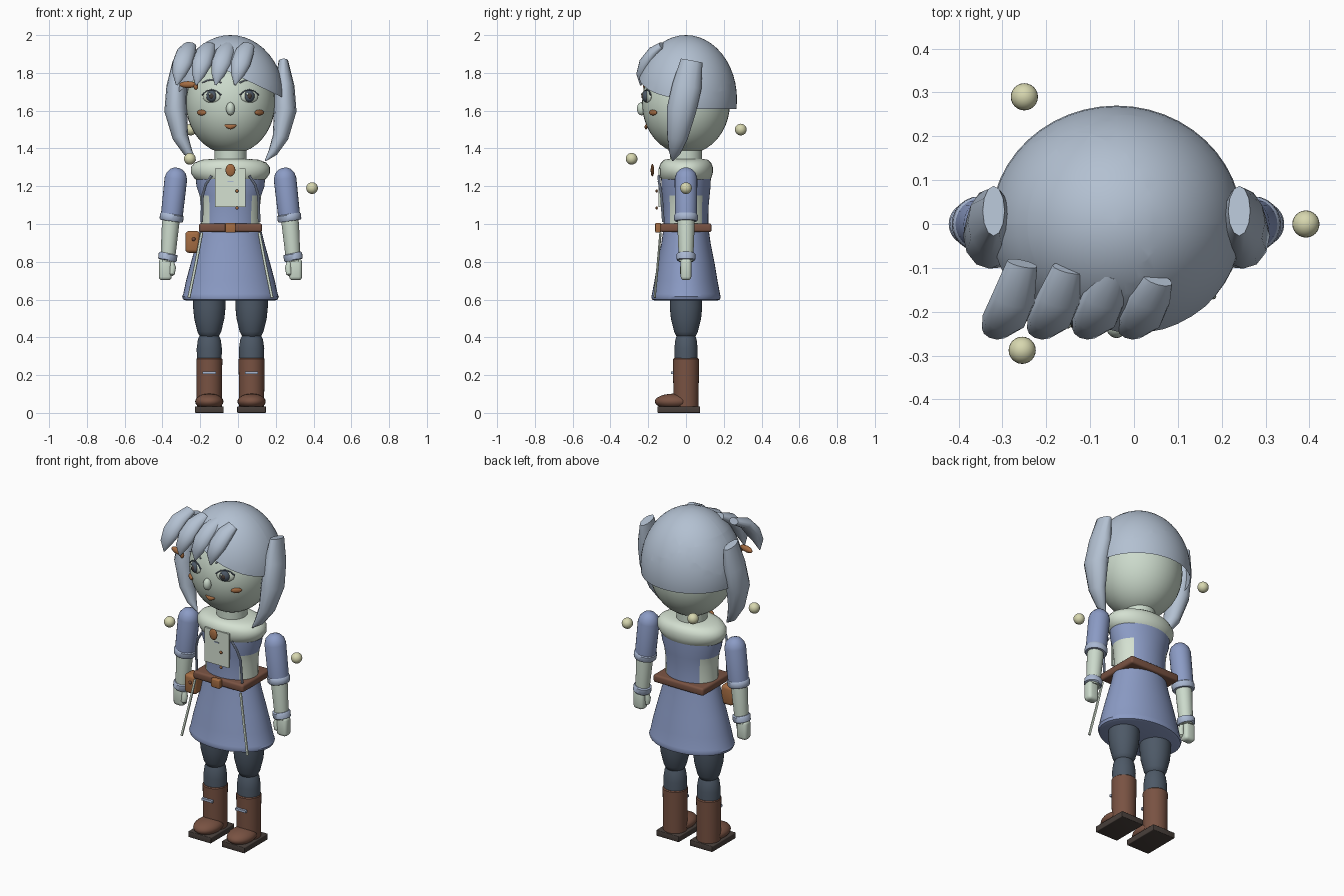
import bpy, bmesh, math
from mathutils import Matrix, Vector

if "Cube" in bpy.data.objects:
    bpy.data.objects.remove(bpy.data.objects["Cube"], do_unlink=True)

CX = -0.04  # body axis


def material(name, *rgb):
    m = bpy.data.materials.new(name)
    m.use_nodes = True
    m.diffuse_color = (*rgb, 1)
    node = next(n for n in m.node_tree.nodes if n.type == 'BSDF_PRINCIPLED')
    node.inputs["Base Color"].default_value = (*rgb, 1)
    return m


HAIR = material("silver_hair", .45, .53, .64)
SKIN = material("pale_skin", .60, .70, .60)
CREAM = material("cream_cloth", .66, .75, .64)
BLUE = material("blue_cloth", .26, .33, .56)
TRIM = material("light_blue_trim", .40, .48, .65)
DARK = material("dark_stocking", .075, .1, .135)
BROWN = material("brown_leather", .19, .085, .055)
COPPER = material("copper", .37, .15, .055)
GLOW = material("pale_yellow", .68, .68, .43)
SOLE = material("dark_sole", .065, .05, .043)


def finish(name, bm, mat, angle=40):
    bmesh.ops.recalc_face_normals(bm, faces=bm.faces)
    me = bpy.data.meshes.new(name)
    bm.to_mesh(me)
    bm.free()
    me.materials.append(mat)
    ob = bpy.data.objects.new(name, me)
    bpy.context.collection.objects.link(ob)
    ob.location.x = CX
    bpy.ops.object.select_all(action='DESELECT')
    ob.select_set(True)
    bpy.context.view_layer.objects.active = ob
    bpy.ops.object.shade_smooth_by_angle(angle=math.radians(angle))
    return ob


def ellipsoid_mesh(center, radii, yaw=0, seg=24):
    bm = bmesh.new()
    mat = Matrix.Translation(center) @ Matrix.Rotation(yaw, 4, 'Z') @ Matrix.Diagonal((*radii, 1))
    bmesh.ops.create_uvsphere(bm, u_segments=seg, v_segments=seg // 2, radius=1, matrix=mat)
    return bm


def ellipsoid(name, center, radii, mat, yaw=0, seg=24):
    return finish(name, ellipsoid_mesh(center, radii, yaw, seg), mat, 60)


def box(name, center, size, mat, bevel=0.0):
    bm = bmesh.new()
    m = Matrix.Translation(center) @ Matrix.Diagonal((*size, 1))
    bmesh.ops.create_cube(bm, size=1, matrix=m)
    if bevel:
        bmesh.ops.bevel(bm, geom=bm.edges[:], offset=bevel, segments=3, profile=.5, affect='EDGES')
    return finish(name, bm, mat)


def loft(name, path, radii, mat, n=24, ref=(1, 0, 0), angle=40):
    """Skin elliptical rings along a path; radii is one value or a list, each a number or a pair."""
    bm = bmesh.new()
    pts = [Vector(p) for p in path]
    rings = []
    for i, p in enumerate(pts):
        t = (pts[min(i + 1, len(pts) - 1)] - pts[max(i - 1, 0)]).normalized()
        a = Vector(ref)
        a = (a - t * a.dot(t)).normalized()
        b = t.cross(a)
        r = radii[i] if isinstance(radii, list) else radii
        ra, rb = r if isinstance(r, tuple) else (r, r)
        rings.append([bm.verts.new(p + a * ra * math.cos(k * math.tau / n) + b * rb * math.sin(k * math.tau / n))
                      for k in range(n)])
    for lo, hi in zip(rings, rings[1:]):
        for k in range(n):
            bm.faces.new((lo[k], lo[(k + 1) % n], hi[(k + 1) % n], hi[k]))
    bm.faces.new(rings[0])
    bm.faces.new(rings[-1])
    return finish(name, bm, mat, angle)


def column(name, profile, mat, x=0, n=32):
    """Upright solid from rows of height, x radius, y radius."""
    return loft(name, [(x, 0, z) for z, _, _ in profile], [(a, b) for _, a, b in profile], mat, n)


# Head, nose and neck
ellipsoid("head", (0, 0, 1.64), (.236, .233, .27), SKIN, seg=40)
ellipsoid("nose", (0, -.235, 1.61), (.023, .025, .035), SKIN)
column("neck", [(1.3, .085, .085), (1.42, .085, .085)], SKIN)

# Hair cap with a swept opening over the face
cap = ellipsoid_mesh((0, 0, 1.66), (.287, .27, .34), seg=48)
for co, no, clear in (((0, 0, 1.61), (0, 0, 1), True), ((0, 0, 0), (0, 1, 0), False),
                      ((.275, 0, 1.67), (.48, 0, 1), False), ((-.09, 0, 1.845), (-.8, 0, 1), False)):
    bmesh.ops.bisect_plane(cap, geom=cap.verts[:] + cap.edges[:] + cap.faces[:], plane_co=co,
                           plane_no=no, clear_inner=clear)
gone = []
for f in cap.faces:
    c = f.calc_center_median()
    if c.y < 0 and c.z < min(1.67 + .48 * (.275 - c.x), 1.845 + .8 * (c.x + .09)):
        gone.append(f)
bmesh.ops.delete(cap, geom=gone, context='FACES')
finish("hair_cap", cap, HAIR, 60)

# Long side locks
for s, side in ((-1, "right"), (1, "left")):
    path = [(.28, .03, 1.865), (.286, .005, 1.73), (.29, -.025, 1.6), (.265, -.045, 1.46), (.225, -.06, 1.38), (.185, -.07, 1.335)]
    loft(side + "_side_lock", [(s * x, y, z) for x, y, z in path],
         [(.025, .058), (.053, .078), (.06, .078), (.042, .055), (.025, .032), .004], HAIR, 12, angle=50)

# Swept fringe locks
for i in range(4):
    x = -.215 + i * .103
    back = -.09 - .012 * i
    path = [(x, back, 1.945), (x - .02, -.17, 1.91), (x - .04, -.215, 1.85), (x - .058, -.24, 1.79), (x - .07, -.24, 1.735)]
    loft(f"fringe_lock_{i + 1}", path, [(.035, .02), (.05, .032), (.052, .035), (.035, .024), .004], HAIR, 12, angle=50)

# Face details and hair clip
for s, side in ((-1, "right"), (1, "left")):
    yaw = s * .4
    ellipsoid(side + "_eye", (s * .1, -.205, 1.675), (.05, .014, .034), CREAM, yaw)
    ellipsoid(side + "_iris", (s * .1, -.212, 1.677), (.029, .02, .031), DARK, yaw)
    ellipsoid(side + "_pupil", (s * .1, -.222, 1.677), (.015, .014, .018), SOLE, yaw)
    ellipsoid(side + "_eye_glint", (s * .1 - .01, -.232, 1.688), (.007, .006, .007), CREAM, 0, 12)
    ellipsoid(side + "_cheek", (s * .153, -.175, 1.59), (.031, .01, .015), COPPER, s * .7)
    for part, z, h, mat in (("lash", 1.683, .027, DARK), ("brow", 1.748, .016, HAIR)):
        arc = [(s * (.1 + .05 * u), -.207 + .02 * u, z + h * (1 - u * u)) for u in (-1, -.5, 0, .5, 1)]
        loft(f"{side}_{part}", arc, .004, mat, 8, (0, 0, 1))
loft("mouth", [(.036 * u, -.211 + .01 * u * u, 1.514 + .015 * u * u) for u in (-1, -.5, 0, .5, 1)],
     [.003, (.009, .007), (.014, .008), (.009, .007), .003], COPPER, 10, (0, 0, 1))
ellipsoid("hair_clip", (-.225, -.2, 1.738), (.048, .016, .018), COPPER, -.3)
ellipsoid("clip_bead", (-.183, -.215, 1.728), (.012, .012, .018), COPPER)

# Torso with cream side panels
torso = column("torso", [(.95, .158, .12), (1.0, .155, .118), (1.05, .155, .118), (1.1, .157, .12),
                         (1.15, .163, .125), (1.2, .18, .13), (1.26, .185, .132)], BLUE, n=48)
torso.data.materials.append(CREAM)
for p in torso.data.polygons:
    c = p.center
    if c.z < 1.15 and abs(c.y) / .12 < .68 * abs(c.x) / .11:
        p.material_index = 1
column("collar", [(1.225, .165, .12), (1.24, .19, .133), (1.27, .21, .142), (1.3, .21, .142),
                  (1.325, .19, .133), (1.34, .15, .115), (1.345, .09, .085)], CREAM)
column("skirt", [(.595, .235, .165), (.6, .25, .18), (.615, .256, .184), (.63, .25, .18), (.7, .235, .167),
                 (.8, .208, .15), (.9, .18, .13), (.97, .163, .12)], BLUE, n=40)

# Bib, brooch and buttons
box("bib", (0, -.14, 1.192), (.162, .012, .205), CREAM)
ellipsoid("brooch", (0, -.178, 1.285), (.026, .009, .033), COPPER)
box("bib_stitch", (0, -.148, 1.225), (.03, .006, .005), TRIM)
for i, z in enumerate((1.175, 1.085)):
    ellipsoid(f"bib_button_{i + 1}", (.035, -.155, z), (.009, .006, .009), COPPER, 0, 12)

# Belt, buckle and pouch
box("belt", (0, 0, .98), (.335, .27, .046), BROWN, .012)
box("buckle", (0, -.148, .98), (.056, .03, .052), COPPER, .006)
box("pouch", (-.2, -.08, .905), (.078, .08, .115), COPPER, .018)
ellipsoid("pouch_button", (-.195, -.122, .92), (.01, .007, .01), BROWN, 0, 12)

for s, side in ((-1, "right"), (1, "left")):
    def at(*pts):
        return [(s * x, y, z) for x, y, z in pts]

    # Bodice cords and skirt ribbons
    loft(side + "_bodice_cord", at((.1, -.145, 1.255), (.13, -.14, 1.21), (.148, -.13, 1.15), (.152, -.12, 1.01)), .007, TRIM, 8)
    loft(side + "_skirt_ribbon", at((.152, -.135, .955), (.185, -.15, .78), (.22, -.166, .61)), (.008, .006), CREAM, 8)

    # Sleeve, forearm, cuffs and hand
    loft(side + "_sleeve", at((.285, 0, 1.298), (.286, 0, 1.29), (.287, 0, 1.27), (.289, 0, 1.24), (.312, 0, 1.03)),
         [.012, .032, .051, .06, .058], BLUE)
    loft(side + "_sleeve_cuff", at((.309, 0, 1.053), (.31, 0, 1.047), (.313, 0, 1.022), (.314, 0, 1.015)), [.058, .063, .063, .058], TRIM)
    loft(side + "_forearm", at((.313, 0, 1.03), (.317, 0, 1.0), (.333, 0, .8)), [.044, .046, .038], SKIN)
    loft(side + "_wrist_cuff", at((.329, 0, .845), (.33, 0, .84), (.333, 0, .812), (.334, 0, .807)), [.045, .05, .05, .045], TRIM)
    box(side + "_hand", (s * .345, 0, .76), (.068, .056, .115), SKIN, .018)
    loft(side + "_thumb", at((.312, -.01, .8), (.306, -.014, .77), (.311, -.015, .735), (.314, -.015, .725)), [.012, .018, .016, .005], SKIN, 12)

    # Legs and boots
    lx = s * .112
    column(side + "_thigh", [(.395, .03, .03), (.405, .05, .05), (.43, .063, .063), (.5, .08, .08), (.56, .086, .086), (.63, .086, .086)], DARK, lx)
    column(side + "_shin", [(.25, .064, .06), (.34, .067, .062), (.39, .06, .056), (.42, .045, .045)], DARK, lx)
    column(side + "_boot_shaft", [(.03, .066, .066), (.285, .069, .069), (.29, .064, .064)], BROWN, lx)
    ellipsoid(side + "_boot_toe", (lx, -.065, .06), (.075, .1, .042), BROWN)
    box(side + "_sole", (lx, -.038, .0175), (.152, .226, .035), SOLE, .004)
    box(side + "_boot_strap", (lx, -.073, .213), (.07, .014, .014), TRIM)

# Floating orbs
for i, (x, y, z) in enumerate(((-.255, -.288, 1.345), (.392, 0, 1.19), (-.25, .29, 1.5))):
    ellipsoid(f"orb_{i + 1}", (x - CX, y, z), (.031, .031, .031), GLOW)
